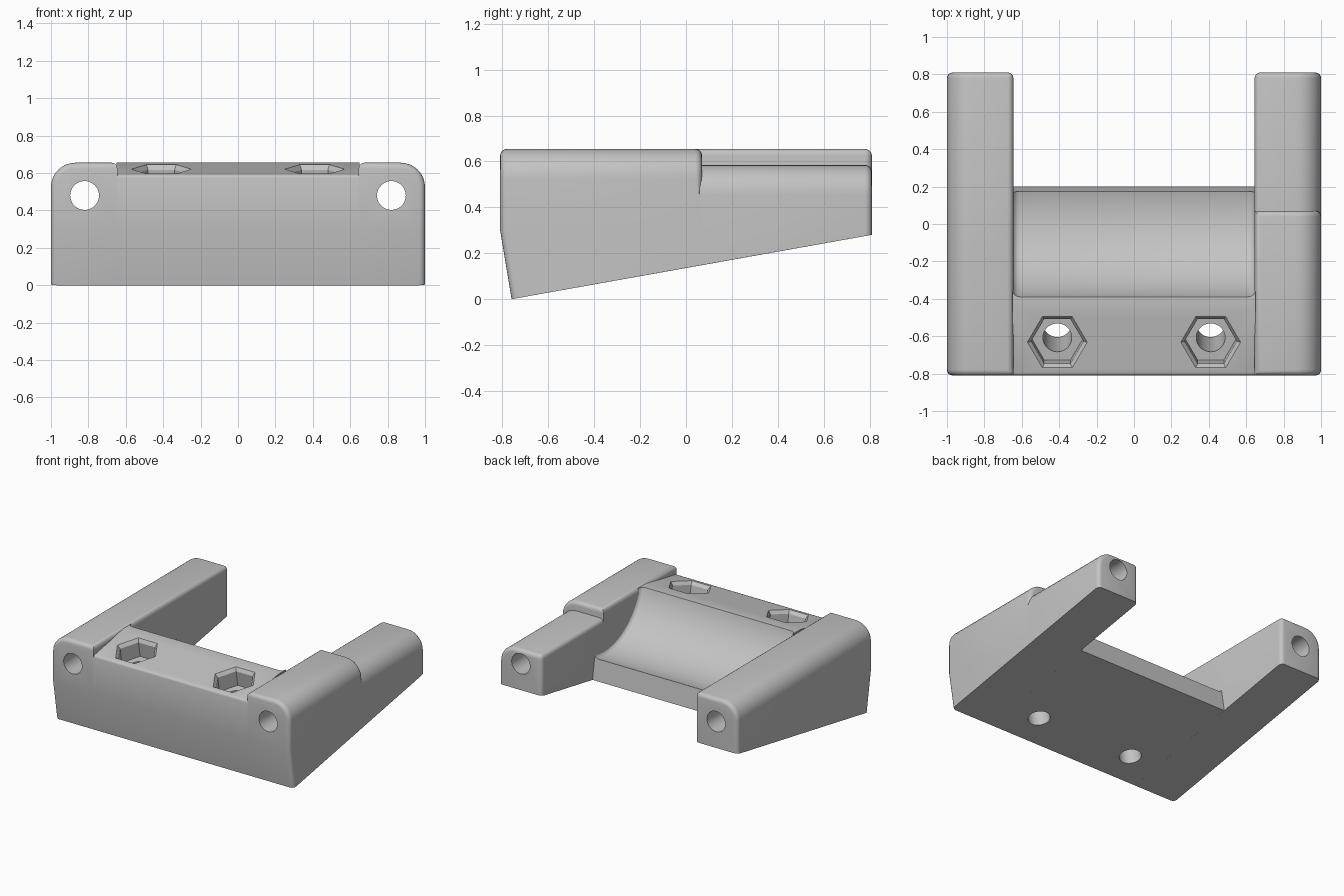
import bpy, bmesh, math
from mathutils import Matrix, Vector

if "Cube" in bpy.data.objects:
    bpy.data.objects.remove(bpy.data.objects["Cube"])

grey = bpy.data.materials.new("plain grey")
grey.use_nodes = True
grey.diffuse_color = (0.55, 0.55, 0.55, 1)
grey.node_tree.nodes["Principled BSDF"].inputs["Base Color"].default_value = grey.diffuse_color

SLOPE = 0.178                      # tilt of the underside
TILT = math.atan(SLOPE)
FRONT, BACK, TOP, STEP = -0.81, 0.81, 0.655, 0.585
INNER = 0.645


def floor_z(y):
    return 0.136 + SLOPE * y


def make_object(name, bm):
    bmesh.ops.recalc_face_normals(bm, faces=bm.faces)
    mesh = bpy.data.meshes.new(name)
    bm.to_mesh(mesh)
    bm.free()
    mesh.materials.append(grey)
    obj = bpy.data.objects.new(name, mesh)
    bpy.context.collection.objects.link(obj)
    return obj


def prism(profile, x0, x1):
    """Extrude a side profile (y, z) from x0 to x1."""
    bm = bmesh.new()
    face = bm.faces.new([bm.verts.new((x0, y, z)) for y, z in profile])
    new = bmesh.ops.extrude_face_region(bm, geom=[face])["geom"]
    bmesh.ops.translate(bm, vec=(x1 - x0, 0, 0),
                        verts=[v for v in new if isinstance(v, bmesh.types.BMVert)])
    bmesh.ops.recalc_face_normals(bm, faces=bm.faces)
    return bm


def round_edges(bm, rule, radius, segments):
    edges = [e for e in bm.edges if rule(e, *[v.co for v in e.verts])]
    bmesh.ops.bevel(bm, geom=edges, offset=radius, segments=segments,
                    profile=0.5, affect='EDGES', clamp_overlap=True)


def cone(name, r0, r1, depth, sides, matrix, rim=0):
    bm = bmesh.new()
    bmesh.ops.create_cone(bm, cap_ends=True, segments=sides, radius1=r0,
                          radius2=r1, depth=depth, matrix=matrix)
    if rim:
        round_edges(bm, lambda e, a, b: e.calc_face_angle(0) > 1, rim, 6)
    obj = make_object(name, bm)
    obj.hide_render = True
    return obj


def cut(obj, cutter):
    bpy.context.view_layer.objects.active = obj
    mod = obj.modifiers.new("cut", 'BOOLEAN')
    mod.operation, mod.solver, mod.object = 'DIFFERENCE', 'EXACT', cutter
    bpy.ops.object.modifier_apply(modifier=mod.name)
    bpy.data.objects.remove(cutter)


def finish(obj):
    bpy.ops.object.select_all(action='DESELECT')
    obj.select_set(True)
    bpy.context.view_layer.objects.active = obj
    bpy.ops.object.shade_smooth_by_angle(angle=math.radians(30))


def arm(name, side, y0, y1, top, joined_front=False, joined_back=False):
    """Side arm with a broad outer round, small edge rounds and a long bore."""
    start = [(y0, floor_z(y0)), (y0, top)] if joined_front else \
            [(-0.76, 0), (FRONT, 0.30), (FRONT, top)]
    profile = start + [(y1, top), (y1, floor_z(y1))]
    bm = prism(profile, side * INNER, side)
    round_edges(bm, lambda e, a, b: min(a.z, b.z) > top - 0.001
                and min(abs(a.x), abs(b.x)) > 0.99, 0.13, 8)

    def small_round(e, a, b):
        if e.calc_face_angle(0) < 0.8:
            return False
        if all(p.z - floor_z(p.y) < 0.004 for p in (a, b)):
            return False
        if joined_front and max(a.y, b.y) < y0 + 0.001:
            return False
        upright = abs(a.z - b.z) > 0.1
        inner = max(abs(a.x), abs(b.x)) < INNER + 0.01
        if upright and inner and max(a.y, b.y) < -0.7:
            return False
        return not (joined_back and upright and min(a.y, b.y) > y1 - 0.001)

    round_edges(bm, small_round, 0.03, 4)
    obj = make_object(name, bm)
    bore = Matrix.Translation((side * 0.82, 0, 0.48)) @ Matrix.Rotation(math.pi / 2, 4, 'X')
    cut(obj, cone("bore_cutter", 0.077, 0.077, 3, 40, bore))
    finish(obj)


# Side arms: the left one steps down towards the back
arm("right_arm", -1, FRONT, BACK, TOP)
arm("left_arm_front", 1, FRONT, 0.07, TOP, joined_back=True)
arm("left_arm_rear", 1, 0.02, BACK, STEP, joined_front=True)

# Bridge between the arms
ramp_z = TOP + SLOPE * (FRONT + 0.44)
bm = prism([(-0.76, 0), (FRONT, 0.30), (FRONT, ramp_z), (-0.44, TOP), (0.12, TOP),
            (0.175, 0.32), (0.20, floor_z(0.20))], -0.65, 0.65)
round_edges(bm, lambda e, a, b: abs(a.x - b.x) > 1 and abs(a.z - ramp_z) < 0.001
            and a.y < -0.8, 0.015, 3)
bridge = make_object("bridge", bm)

# Curved saddle with filleted ends
saddle = Matrix.Translation((0, 0.059, 0.778)) @ Matrix.Rotation(math.pi / 2, 4, 'Y')
cut(bridge, cone("saddle_cutter", 0.465, 0.465, 1.302, 128, saddle, rim=0.04))

# Chamfered hexagonal pockets and bolt holes, square to the underside
for x in (-0.41, 0.41):
    y = -0.632
    mouth = Matrix.Translation((x, y, TOP + SLOPE * (y + 0.44))) @ Matrix.Rotation(TILT, 4, 'X')
    turn = Matrix.Rotation(math.pi / 2, 4, 'Z')

    def at(h):
        return mouth @ Matrix.Translation((0, 0, h)) @ turn

    cut(bridge, cone("chamfer_cutter", 0.14, 0.18, 0.05, 6, at(0)))
    cut(bridge, cone("hex_cutter", 0.14, 0.14, 0.20, 6, at(-0.04)))
    cut(bridge, cone("bolt_cutter", 0.077, 0.077, 1.0, 40, at(-0.55)))
finish(bridge)
